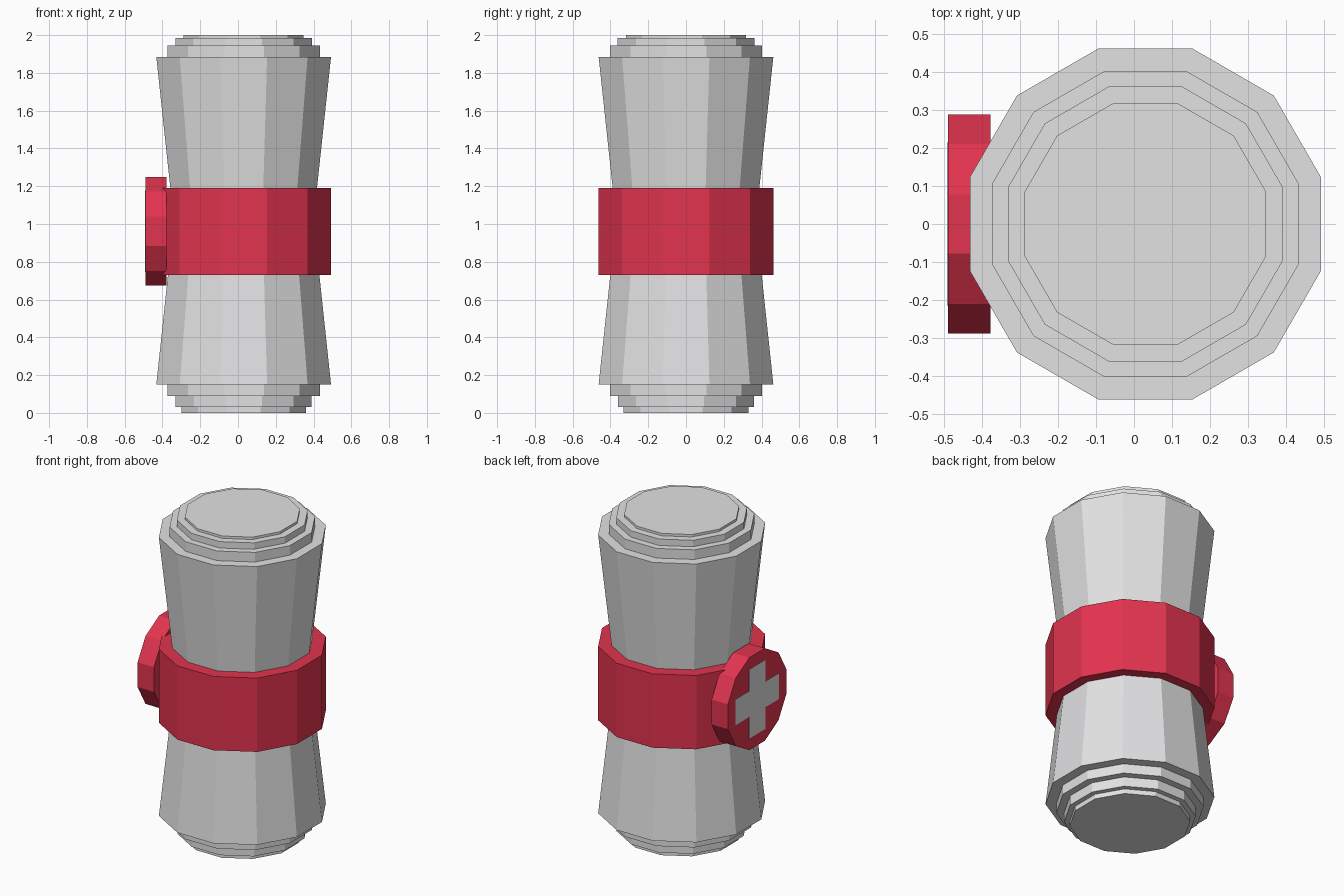
import bpy, bmesh
from math import cos, sin, pi
from mathutils import Matrix, Vector

cube = bpy.data.objects.get("Cube")
if cube:
    bpy.data.objects.remove(cube, do_unlink=True)

SIDES = 12


def material(name, colour):
    mat = bpy.data.materials.new(name)
    mat.use_nodes = True
    mat.diffuse_color = colour
    mat.node_tree.nodes["Principled BSDF"].inputs["Base Color"].default_value = colour
    return mat


grey = material("light grey", (0.76, 0.76, 0.77, 1))
red = material("crimson red", (0.76, 0.034, 0.077, 1))


def add_object(name, bm, mat, matrix):
    bmesh.ops.recalc_face_normals(bm, faces=bm.faces)
    mesh = bpy.data.meshes.new(name)
    bm.to_mesh(mesh)
    bm.free()
    mesh.materials.append(mat)
    obj = bpy.data.objects.new(name, mesh)
    obj.matrix_world = matrix
    bpy.context.collection.objects.link(obj)
    return obj


def lathe(name, profile, mat, matrix):
    """Twelve-sided solid; profile is (distance to flat side, height) pairs."""
    bm = bmesh.new()
    rings = []
    for flat, height in profile:
        radius = flat / cos(pi / SIDES)
        angles = [(2 * i + 1) * pi / SIDES for i in range(SIDES)]
        rings.append([bm.verts.new((radius * cos(a), radius * sin(a), height)) for a in angles])
    for low, high in zip(rings, rings[1:]):
        for i in range(SIDES):
            j = (i + 1) % SIDES
            bm.faces.new((low[i], low[j], high[j], high[i]))
    bm.faces.new(rings[0])
    bm.faces.new(rings[-1])
    return add_object(name, bm, mat, matrix)


centre = Matrix.Translation((0.03, 0, 0))

# Waisted canister with stepped ends
lathe("canister_body", [
    (0.33, 0), (0.33, 0.03), (0.36, 0.03), (0.36, 0.09), (0.403, 0.09), (0.403, 0.15),
    (0.4625, 0.15), (0.37, 1.02), (0.4625, 1.885),
    (0.403, 1.885), (0.403, 1.945), (0.362, 1.945), (0.362, 1.985), (0.318, 1.985), (0.318, 2),
], grey, centre)

# Band around the waist
lathe("waist_band", [(0.4625, 0.73), (0.4625, 1.19)], red, centre)

# Round badge, its axis pointing towards -x
badge_place = Matrix.Translation((-0.378, 0, 0.962)) @ Matrix.Rotation(-pi / 2, 4, "Y")
lathe("badge_disc", [(0.288, 0), (0.288, 0.1125)], red, badge_place)

# Thin cross plate on the badge
ARM, HALF = 0.215, 0.08
bm = bmesh.new()
outline = []
for quarter in range(4):
    turn = Matrix.Rotation(quarter * pi / 2, 3, "Z")
    for x, y in ((ARM, -HALF), (ARM, HALF), (HALF, HALF)):
        outline.append(bm.verts.new(turn @ Vector((x, y, 0.111))))
face = bm.faces.new(outline)
top = bmesh.ops.extrude_face_region(bm, geom=[face])["geom"]
bmesh.ops.translate(bm, vec=(0, 0, 0.0035),
                    verts=[v for v in top if isinstance(v, bmesh.types.BMVert)])
add_object("badge_cross", bm, grey, badge_place)
